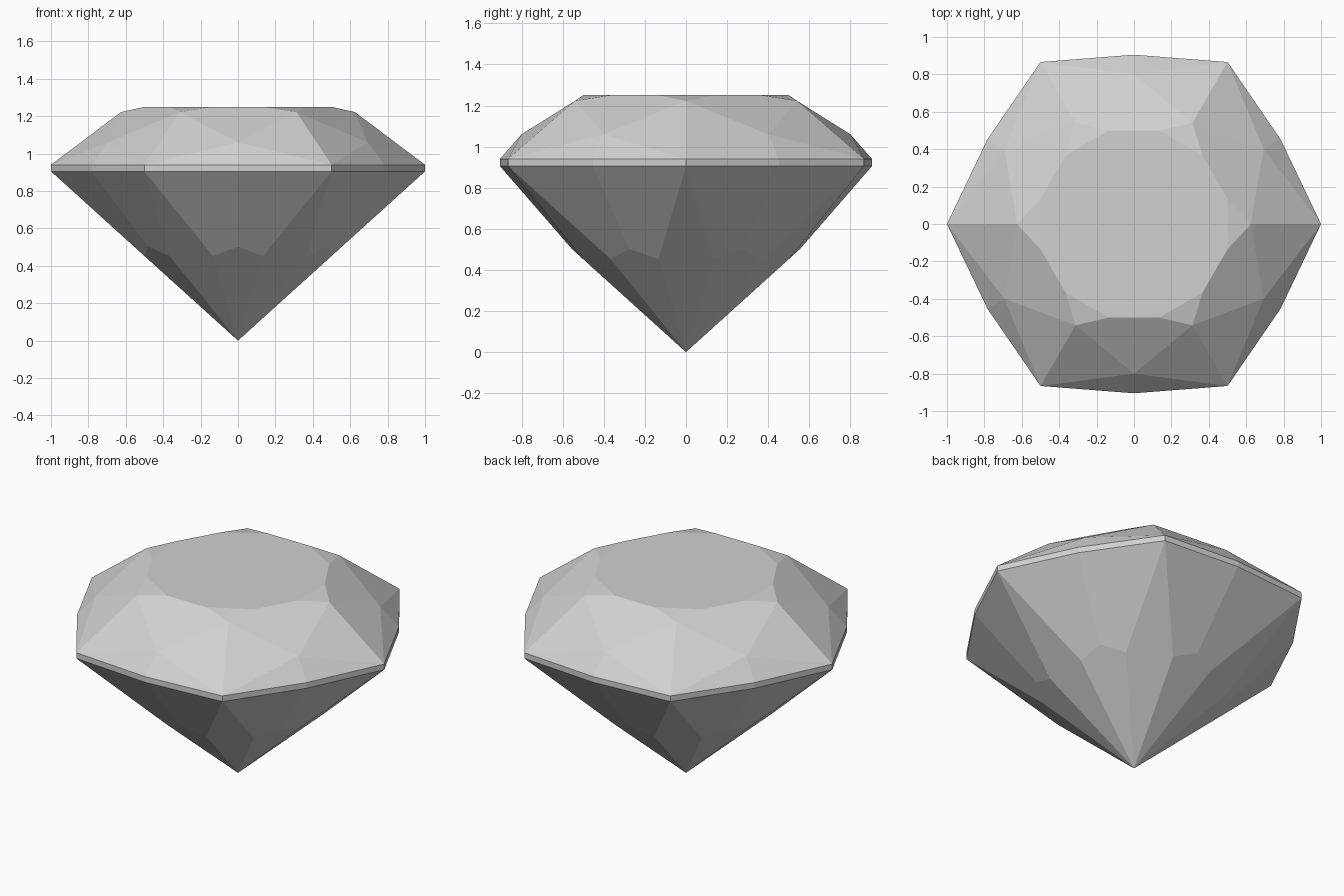
import bpy, bmesh
from math import cos, sin, radians

cube = bpy.data.objects.get("Cube")
if cube:
    bpy.data.objects.remove(cube, do_unlink=True)

# Single pale grey for the whole stone
mat = bpy.data.materials.new("pale_grey")
grey = (0.64, 0.64, 0.64, 1)
mat.diffuse_color = grey
mat.use_nodes = True
mat.node_tree.nodes["Principled BSDF"].inputs["Base Color"].default_value = grey

bm = bmesh.new()


def ring(count, start, radius, z):
    """Evenly spaced vertices around the axis, as a list."""
    angles = [radians(start + i * 360 / count) for i in range(count)]
    return [bm.verts.new((radius * cos(a), radius * sin(a), z)) for a in angles]


# Table and crown rings
table = ring(12, 15, 0.518, 1.25)
star = ring(6, 0, 0.625, 1.222)
bezel = ring(6, 30, 0.8, 1.06)

# Girdle: corners and slightly bowed side midpoints
top_corner, top_mid = ring(6, 0, 1, 0.94), ring(6, 30, 0.905, 0.94)
low_corner, low_mid = ring(6, 0, 1, 0.905), ring(6, 30, 0.905, 0.905)

# Pavilion rings and the bottom point
notch = ring(6, 30, 0.555, 0.502)
shoulder = ring(12, 15, 0.518, 0.4525)
culet = bm.verts.new((0, 0, 0))

bm.faces.new(table)
for i in range(6):
    j = (i + 1) % 6
    a, b, before = 2 * i, 2 * i + 1, 2 * i - 1
    facets = [
        # Crown
        (table[before], star[i], table[a]),
        (table[a], star[i], bezel[i], star[j], table[b]),
        (star[i], top_corner[i], bezel[i]),
        (star[j], bezel[i], top_corner[j]),
        (bezel[i], top_corner[i], top_mid[i]),
        (bezel[i], top_mid[i], top_corner[j]),
        # Girdle
        (top_corner[i], low_corner[i], low_mid[i], top_mid[i]),
        (top_mid[i], low_mid[i], low_corner[j], top_corner[j]),
        # Pavilion
        (low_corner[i], shoulder[before], culet, shoulder[a]),
        (low_corner[i], shoulder[a], notch[i], low_mid[i]),
        (low_mid[i], notch[i], shoulder[b], low_corner[j]),
        (notch[i], shoulder[a], culet, shoulder[b]),
    ]
    for facet in facets:
        bm.faces.new(facet)

bmesh.ops.recalc_face_normals(bm, faces=bm.faces)
mesh = bpy.data.meshes.new("cut_gem")
bm.to_mesh(mesh)
bm.free()
mesh.materials.append(mat)
gem = bpy.data.objects.new("cut_gem", mesh)
bpy.context.collection.objects.link(gem)
